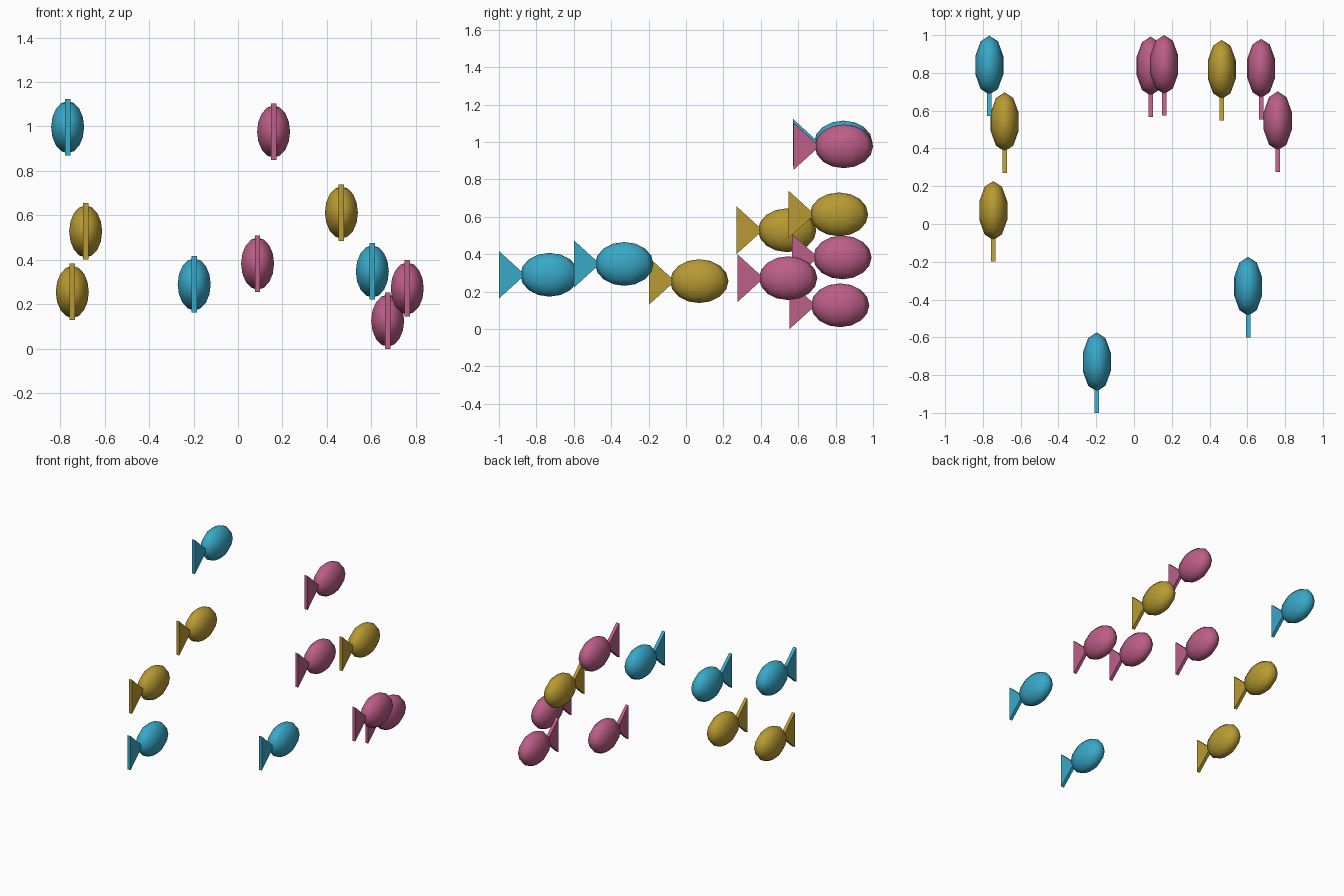
import bpy, bmesh
from mathutils import Matrix

if "Cube" in bpy.data.objects:
    bpy.data.objects.remove(bpy.data.objects["Cube"])


def material(name, srgb):
    m = bpy.data.materials.new(name)
    lin = [((c / 255 + 0.055) / 1.055) ** 2.4 for c in srgb]
    m.diffuse_color = (*lin, 1)
    m.use_nodes = True
    m.node_tree.nodes["Principled BSDF"].inputs["Base Color"].default_value = m.diffuse_color
    return m


BLUE = material("teal_blue", (56, 168, 200))
GOLD = material("mustard_gold", (184, 154, 50))
PINK = material("rose_pink", (188, 94, 136))


def add_object(name, bm, mat, loc, smooth=False):
    bmesh.ops.recalc_face_normals(bm, faces=bm.faces)
    for f in bm.faces:
        f.smooth = smooth
    me = bpy.data.meshes.new(name)
    bm.to_mesh(me)
    bm.free()
    me.materials.append(mat)
    ob = bpy.data.objects.new(name, me)
    ob.location = loc
    bpy.context.collection.objects.link(ob)


def fish(i, mat, loc):
    # body: low-sided ellipsoid, nose towards +y
    bm = bmesh.new()
    bmesh.ops.create_uvsphere(bm, u_segments=10, v_segments=8, radius=0.156,
                              matrix=Matrix.Diagonal((0.5, 1, 0.75, 1)))
    add_object(f"fish_body_{i}", bm, mat, loc, True)
    # tail: thin triangular plate, wide edge towards -y
    bm = bmesh.new()
    side = [bm.verts.new((-0.012, y, z))
            for y, z in ((-0.27, 0.127), (-0.27, -0.127), (-0.13, 0))]
    face = bm.faces.new(side)
    ext = bmesh.ops.extrude_face_region(bm, geom=[face], use_keep_orig=True)
    for v in ext["geom"]:
        if isinstance(v, bmesh.types.BMVert):
            v.co.x += 0.024
    add_object(f"fish_tail_{i}", bm, mat, loc)


# the school
SCHOOL = [
    (BLUE, (-0.766, 0.841, 0.997)),
    (GOLD, (-0.685, 0.541, 0.528)),
    (GOLD, (-0.745, 0.071, 0.256)),
    (BLUE, (-0.197, -0.730, 0.290)),
    (BLUE, (0.604, -0.330, 0.348)),
    (PINK, (0.088, 0.836, 0.383)),
    (PINK, (0.160, 0.844, 0.977)),
    (GOLD, (0.465, 0.818, 0.613)),
    (PINK, (0.673, 0.824, 0.127)),
    (PINK, (0.761, 0.546, 0.272)),
]
for i, (mat, loc) in enumerate(SCHOOL, 1):
    fish(i, mat, loc)
